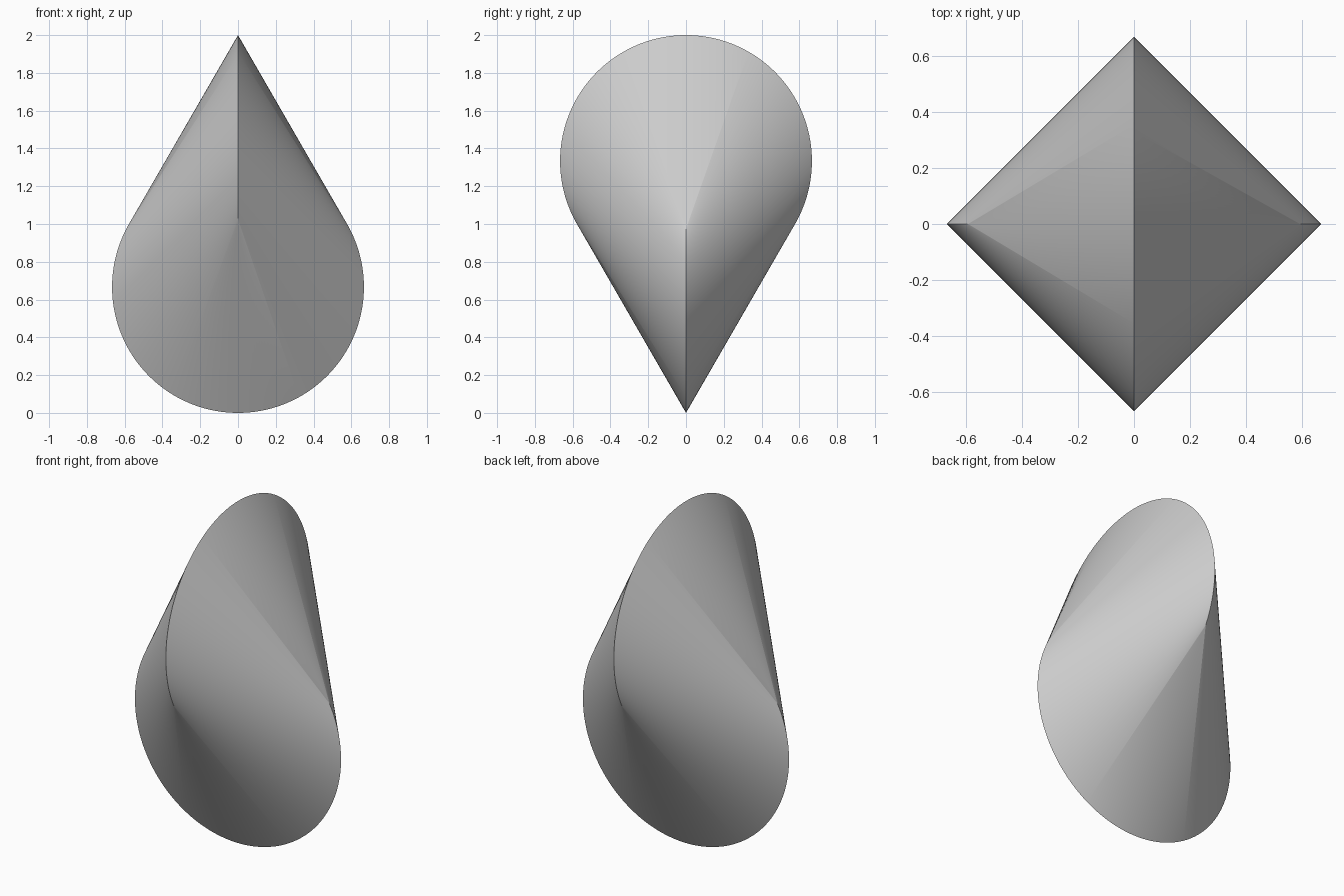
import bpy, bmesh, math

if "Cube" in bpy.data.objects:
    bpy.data.objects.remove(bpy.data.objects["Cube"])

R = 2 / 3          # radius of both generating discs
STEPS = 192        # rulings per side


def ruling(t, side):
    """Ends of one straight ruling: lower rim (xz plane), upper rim (yz plane)."""
    c = math.cos(t)
    lower = (R * math.sin(t), 0, R * (1 - c))
    y = math.sqrt(max(0, 1 + 2 * c)) / (1 + c)
    upper = (0, side * R * y, R * (2 - c / (1 + c)))
    return lower, upper


# Oloid: two ruled strips joining the rims of two crossed discs
bm = bmesh.new()
for side in (-1, 1):
    rows = []
    for i in range(STEPS + 1):
        t = 2 * math.pi / 3 * math.sin(math.pi * (i / STEPS - 0.5))
        rows.append([bm.verts.new(p) for p in ruling(t, side)])
    for a, b in zip(rows, rows[1:]):
        bm.faces.new((a[0], b[0], b[1], a[1]))

# Weld the strips along both rims into one closed solid
bmesh.ops.remove_doubles(bm, verts=bm.verts, dist=1e-5)
bmesh.ops.recalc_face_normals(bm, faces=bm.faces)
mesh = bpy.data.meshes.new("oloid_body")
bm.to_mesh(mesh)
bm.free()

body = bpy.data.objects.new("oloid_body", mesh)
bpy.context.collection.objects.link(body)
bpy.context.view_layer.objects.active = body
body.select_set(True)
bpy.ops.object.shade_smooth_by_angle(angle=math.radians(30))
